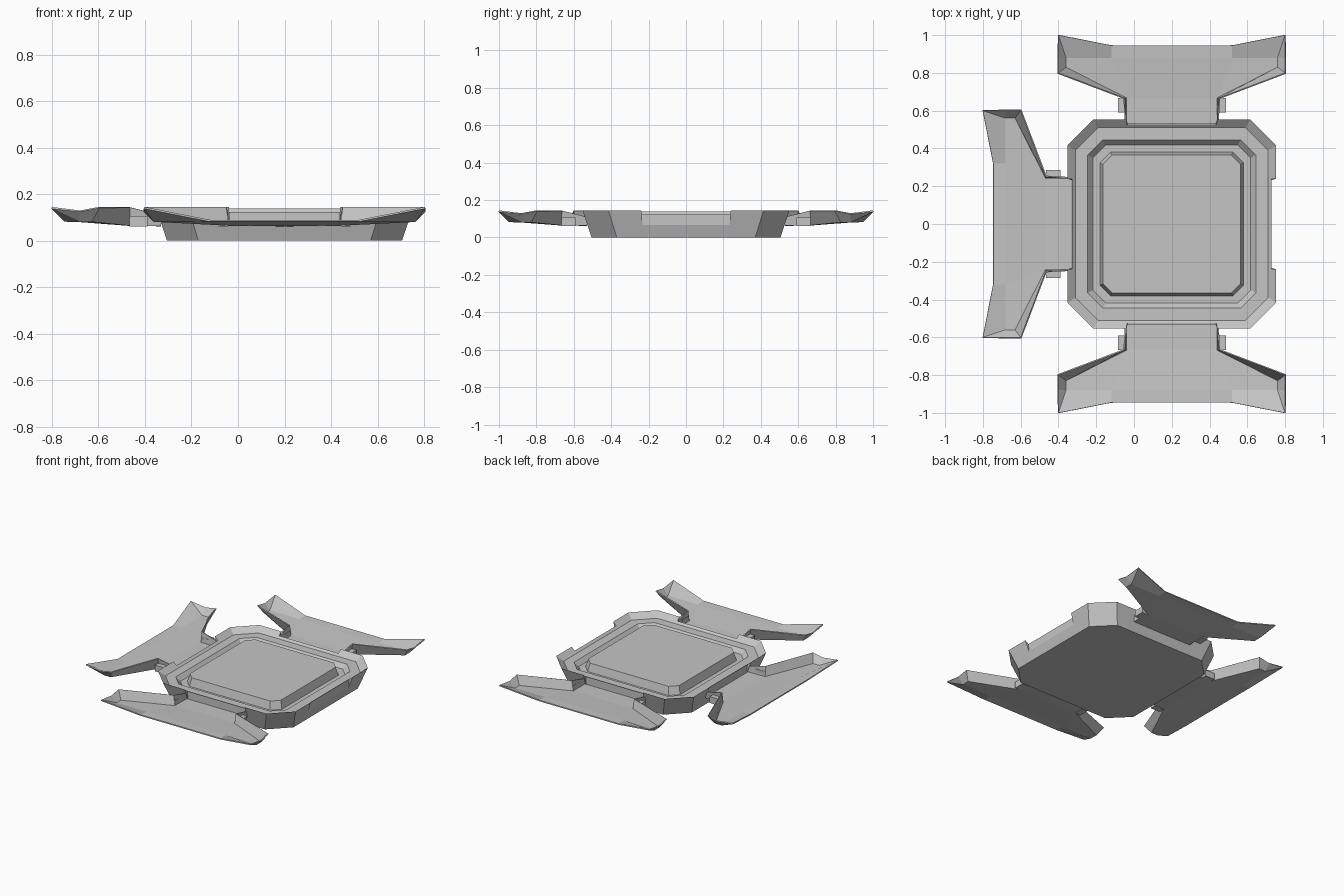
import bpy, bmesh, math
from mathutils import Matrix

cube = bpy.data.objects.get("Cube")
if cube:
    bpy.data.objects.remove(cube)

grey = bpy.data.materials.new("light_grey")
grey.use_nodes = True
COLOR = (0.56, 0.56, 0.56, 1)
grey.diffuse_color = COLOR
grey.node_tree.nodes["Principled BSDF"].inputs["Base Color"].default_value = COLOR

CENTRE = Matrix.Translation((0.2, 0, 0))   # hub sits off the origin
RIM = 0.145
FLOOR = 0.078


def finish(bm, name):
    mesh = bpy.data.meshes.new(name)
    bm.to_mesh(mesh)
    bm.free()
    mesh.materials.append(grey)
    obj = bpy.data.objects.new(name, mesh)
    bpy.context.collection.objects.link(obj)
    return obj


def octagon(bm, half, flat, z):
    pts = [(half, -flat), (half, flat), (flat, half), (-flat, half),
           (-half, flat), (-half, -flat), (-flat, -half), (flat, -half)]
    return [bm.verts.new((x, y, z)) for x, y in pts]


# Hub: stacked octagons from the base, over the rim, to the raised panel
bm = bmesh.new()
section = [(0.505, 0.37, 0), (0.553, 0.415, RIM), (0.51, 0.39, 0.11),
           (0.445, 0.365, 0.11), (0.418, 0.35, 0.08), (0.38, 0.325, 0.08),
           (0.365, 0.315, 0.138)]
rings = [octagon(bm, *s) for s in section]
for low, high in zip(rings, rings[1:]):
    for i in range(8):
        j = (i + 1) % 8
        bm.faces.new((low[i], low[j], high[j], high[i]))
bm.faces.new(rings[-1])
bm.faces.new(rings[0][::-1])
bmesh.ops.recalc_face_normals(bm, faces=bm.faces)
bm.transform(CENTRE)
hub = finish(bm, "hub")

# Hinge slots: one cutter for each side of the hub
bm = bmesh.new()
for k in range(4):
    turn = CENTRE @ Matrix.Rotation(k * math.pi / 2, 4, 'Z')
    box = bmesh.ops.create_cube(bm, size=1)["verts"]
    for v in box:
        top = v.co.z > 0
        v.co = turn @ type(v.co)((0.527 if v.co.x < 0 else 0.65,
                                  math.copysign(0.245 if top else 0.232, v.co.y),
                                  0.2 if top else 0.065))
cutter = finish(bm, "slot_cutter")
cutter.hide_render = True
cutter.hide_viewport = True
cut = hub.modifiers.new("slots", 'BOOLEAN')
cut.operation = 'DIFFERENCE'
cut.solver = 'EXACT'
cut.object = cutter

# Half of a flap, as (outward, across, height) points
P = {
    "neck_mid": (0.53, 0, 0.07), "neck": (0.53, 0.24, 0.07),
    "neck_top": (0.53, 0.24, 0.11), "root_top": (0.668, 0.25, RIM),
    "root_mid": (0.668, 0, 0.072), "root": (0.668, 0.24, 0.072),
    "fold_mid": (0.88, 0, FLOOR + 0.01), "fold": (0.88, 0.32, FLOOR + 0.01),
    "heel": (0.83, 0.56, FLOOR + 0.01), "toe": (0.88, 0.56, FLOOR + 0.01),
    "heel_top": (0.80, 0.60, RIM), "toe_top": (0.88, 0.60, 0.13),
    "lip_mid": (0.945, 0, 0.09), "lip": (0.945, 0.32, 0.09),
    "tip": (1.0, 0.60, RIM),
}
PANELS = [
    "neck_mid root_mid root neck",          # neck floor
    "neck root root_top neck_top",          # neck side
    "root_mid fold_mid fold root",          # floor
    "root fold toe heel",
    "root heel heel_top root_top",          # slanted side wall
    "heel toe toe_top heel_top",            # end wall
    "fold_mid lip_mid lip fold",            # outer lip
    "fold lip tip toe", "toe tip toe_top",  # raised corner
]


def flap(name, angle):
    bm = bmesh.new()
    for side in (1, -1):
        for panel in PANELS:
            pts = [P[n] for n in panel.split()]
            vs = [bm.verts.new((r, side * v, z)) for r, v, z in pts]
            bm.faces.new(vs if side > 0 else vs[::-1])
    bmesh.ops.remove_doubles(bm, verts=bm.verts, dist=0.0005)
    bm.transform(CENTRE @ Matrix.Rotation(angle, 4, 'Z'))
    obj = finish(bm, name)
    sheet = obj.modifiers.new("thickness", 'SOLIDIFY')
    sheet.thickness = 0.008
    sheet.offset = -1

    # Hinge tabs on both sides of the neck
    bm = bmesh.new()
    for side in (1, -1):
        tab = (Matrix.Translation((0.628, side * 0.264, 0.084))
               @ Matrix.Diagonal((0.076, 0.044, 0.046, 1)))
        bmesh.ops.create_cube(bm, size=1, matrix=tab)
    bm.transform(CENTRE @ Matrix.Rotation(angle, 4, 'Z'))
    finish(bm, name + "_hinge_tabs")


flap("front_flap", -math.pi / 2)
flap("back_flap", math.pi / 2)
flap("right_flap", math.pi)
